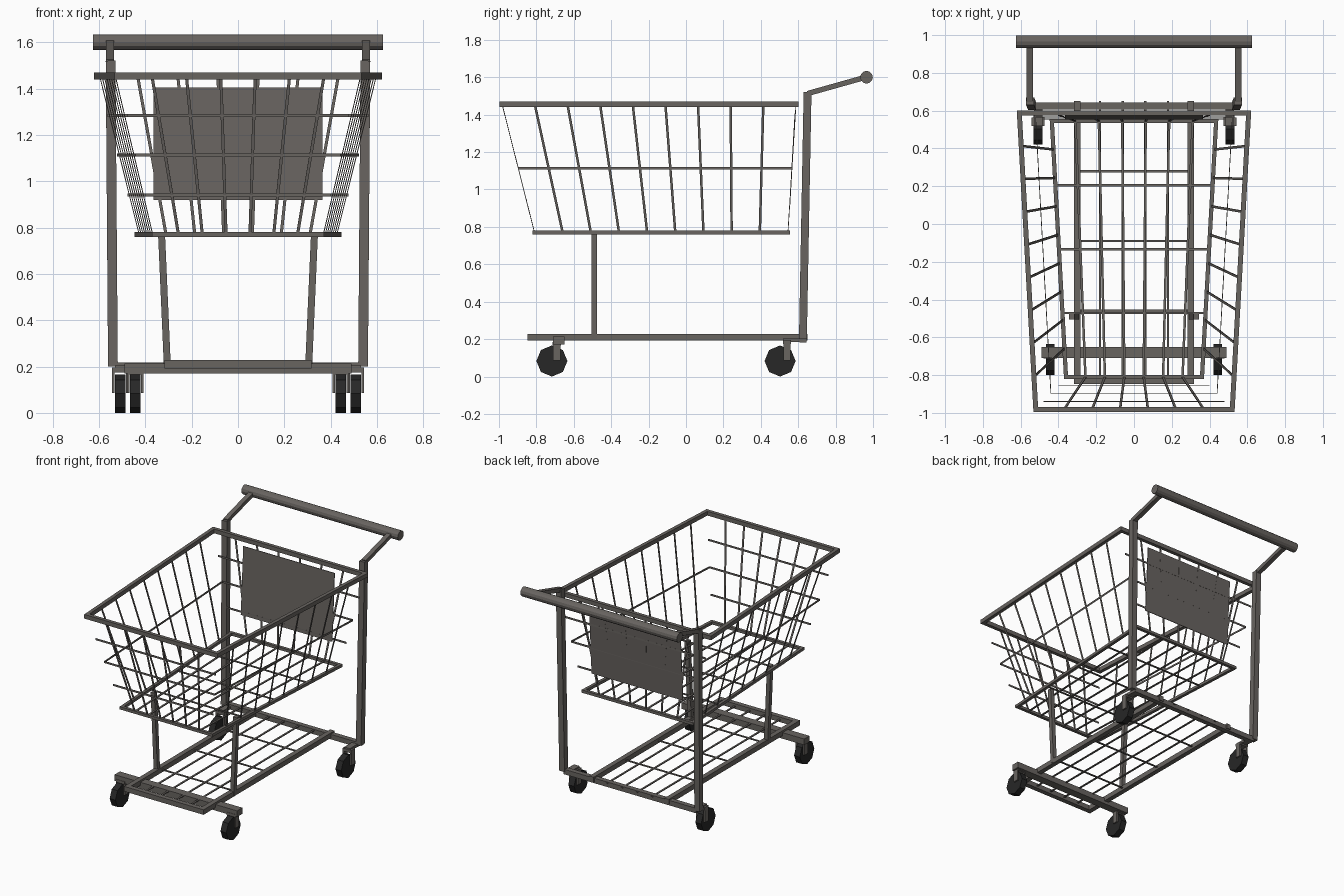
import bpy, bmesh, math
from mathutils import Vector, Matrix

cube = bpy.data.objects.get("Cube")
if cube:
    bpy.data.objects.remove(cube)


def material(name, col):
    m = bpy.data.materials.new(name)
    m.use_nodes = True
    m.diffuse_color = (*col, 1)
    m.node_tree.nodes["Principled BSDF"].inputs["Base Color"].default_value = (*col, 1)
    return m


METAL = material("warm grey metal", (0.14, 0.128, 0.118))
RUBBER = material("black rubber", (0.02, 0.02, 0.02))
X, Y, Z = Vector((1, 0, 0)), Vector((0, 1, 0)), Vector((0, 0, 1))


def finish(name, bm, mat=METAL):
    mesh = bpy.data.meshes.new(name)
    bm.to_mesh(mesh)
    bm.free()
    mesh.materials.append(mat)
    ob = bpy.data.objects.new(name, mesh)
    bpy.context.collection.objects.link(ob)
    return ob


def beam(bm, a, b, w, t, side, extend=0.0):
    """Box from a to b: width w along the side hint, thickness t across it."""
    a, b = Vector(a), Vector(b)
    axis = (b - a).normalized()
    s = (side - axis * side.dot(axis)).normalized()
    n = axis.cross(s)
    rot = Matrix((s, n, axis)).transposed().to_4x4()
    size = Matrix.Diagonal((w, t, (b - a).length + 2 * extend, 1))
    bmesh.ops.create_cube(bm, size=1, matrix=Matrix.Translation((a + b) / 2) @ rot @ size)


def bars(name, pairs, w, t, side, extend=0.0):
    bm = bmesh.new()
    for a, b in pairs:
        beam(bm, a, b, w, t, side, extend)
    return finish(name, bm)


def cylinder(name, centre, radius, length, sides, mat, spin=0.0):
    bm = bmesh.new()
    m = Matrix.Translation(centre) @ Matrix.Rotation(math.pi / 2, 4, 'Y') @ Matrix.Rotation(spin, 4, 'Z')
    bmesh.ops.create_cone(bm, cap_ends=True, segments=sides, radius1=radius,
                          radius2=radius, depth=length, matrix=m)
    return finish(name, bm, mat)


def ring(back_x, back_y, front_x, front_y, z):
    return [Vector(p) for p in ((-back_x, back_y, z), (back_x, back_y, z),
                                (front_x, front_y, z), (-front_x, front_y, z))]


def loop(pts):
    return list(zip(pts, pts[1:] + pts[:1]))


def between(a, b, n):
    """Evenly spaced interior points that split a-b into n gaps."""
    return [a.lerp(b, i / n) for i in range(1, n)]


# Basket rims
top = ring(0.607, 0.588, 0.52, -0.983, 1.455)
low = ring(0.435, 0.545, 0.36, -0.81, 0.77)
bars("basket_top_rim", loop(top), 0.03, 0.026, Z, 0.013)
bars("basket_bottom_rim", loop(low), 0.02, 0.022, Z, 0.011)

# Basket wall wires: back, left, front, right
walls = (("back", 0, 1, 7, X), ("left", 1, 2, 9, Y), ("front", 2, 3, 7, X), ("right", 3, 0, 9, Y))
for name, i, j, gaps, side in walls:
    pairs = list(zip(between(top[i], top[j], gaps), between(low[i], low[j], gaps)))
    bars(name + "_upright_wires", pairs, 0.013, 0.004, side)
    rows = 4 if side is X else 2
    pairs = list(zip(between(top[i], low[i], rows), between(top[j], low[j], rows)))
    bars(name + "_level_wires", pairs, 0.013, 0.004, Z)

# Basket floor wires
bars("basket_floor_long_wires", zip(between(low[0], low[1], 7), between(low[3], low[2], 7)),
     0.013, 0.006, X)
bars("basket_floor_cross_wires", zip(between(low[0], low[3], 4), between(low[1], low[2], 4)),
     0.013, 0.006, Y)

# Panel on the back wall
bars("back_panel", [((0, 0.583, 1.405), (0, 0.555, 0.92))], 0.73, 0.005, X)

# Lower rack
rack = ring(0.3, 0.65, 0.3, -0.83, 0.21)
bars("rack_side_rails", [(rack[0], rack[3]), (rack[1], rack[2])], 0.035, 0.036, X)
bars("rack_front_rail", [(rack[3], rack[2])], 0.035, 0.036, Y, 0.018)
bars("rack_long_wires", zip(between(rack[0], rack[1], 5), between(rack[3], rack[2], 5)),
     0.013, 0.006, X)
bars("rack_cross_wires", zip(between(rack[0], rack[3], 4), between(rack[1], rack[2], 4)),
     0.013, 0.006, Y)

# Caster cross bars
bars("front_caster_bar", [((-0.49, -0.68, 0.192), (0.49, -0.68, 0.192))], 0.06, 0.044, Y)
bars("back_cross_bar", [((-0.53, 0.625, 0.2), (0.53, 0.625, 0.2))], 0.036, 0.036, Y)

# Handle
cylinder("handle", (0, 0.965, 1.6), 0.034, 1.25, 12, METAL)

for label, s in (("left", 1), ("right", -1)):
    # Back uprights, handle arms and basket posts
    bars(label + "_upright", [((s * 0.54, 0.625, 0.2), (s * 0.55, 0.65, 1.52))], 0.042, 0.042, X)
    bars(label + "_handle_arm", [((s * 0.553, 0.65, 1.513), (s * 0.553, 0.96, 1.6))], 0.034, 0.028, X)
    bars(label + "_basket_post", [((s * 0.305, -0.49, 0.2), (s * 0.33, -0.49, 0.77))], 0.03, 0.03, X)

    # Casters
    for end, x, y, fork_y, z in (("front", 0.443, -0.717, -0.69, 0.175), ("back", 0.508, 0.503, 0.54, 0.185)):
        name = f"{end}_{label}_"
        cylinder(name + "wheel", (s * x, y, 0.083), 0.083, 0.046, 8, RUBBER)
        sides = [((s * x + d, fork_y, 0.085), (s * x + d, fork_y, z)) for d in (-0.03, 0.03)]
        bars(name + "fork", sides, 0.01, 0.04, X)
        bars(name + "fork_top", [((s * x, fork_y, z - 0.01), (s * x, fork_y, z + 0.01))], 0.07, 0.045, X)
    # Bracket joining the back caster to the frame
    bars(label + "_caster_bracket", [((s * 0.508, 0.52, 0.195), (s * 0.508, 0.63, 0.195))], 0.045, 0.02, X)
